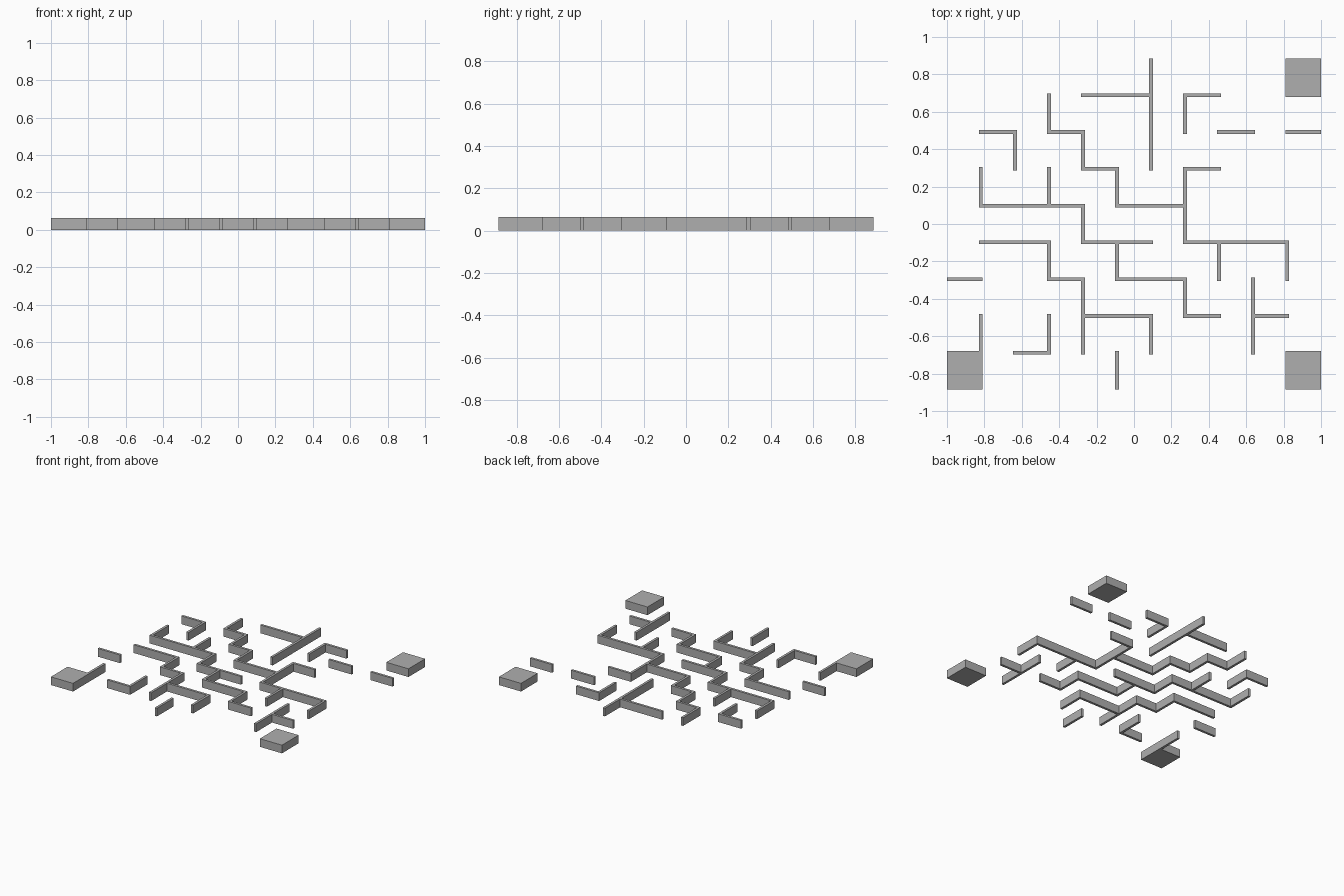
import bpy
import bmesh

if "Cube" in bpy.data.objects:
    bpy.data.objects.remove(bpy.data.objects["Cube"], do_unlink=True)

COLUMNS, ROWS = 11, 9
CELL_X, CELL_Y = 2 / COLUMNS, 0.1967
HALF_WALL, HEIGHT = 0.0095, 0.064

grey = bpy.data.materials.new("stone_grey")
grey.use_nodes = True
colour = (0.43, 0.43, 0.43, 1)
grey.diffuse_color = colour
grey.node_tree.nodes["Principled BSDF"].inputs["Base Color"].default_value = colour


def slot_edges(count, size):
    """Alternating edges of thin wall slots and wide corridor slots."""
    half = count * size / 2
    return [max(-half, min(half, i * size - half + side * HALF_WALL))
            for i in range(count + 1) for side in (-1, 1)]


XS, YS = slot_edges(COLUMNS, CELL_X), slot_edges(ROWS, CELL_Y)


def span(a, b, c, d):
    """Slots covered by grid lines a to b across and c to d along."""
    return {(i, j) for i in range(2 * a, 2 * b + 1) for j in range(2 * c, 2 * d + 1)}


def build(name, slots):
    """Flat footprint made of slots, thickened upward."""
    bm = bmesh.new()
    for i, j in sorted(slots):
        x0, x1, y0, y1 = XS[i], XS[i + 1], YS[j], YS[j + 1]
        bm.faces.new([bm.verts.new((x, y, 0)) for x, y in
                      ((x0, y0), (x1, y0), (x1, y1), (x0, y1))])
    bmesh.ops.remove_doubles(bm, verts=bm.verts[:], dist=0.0005)
    bmesh.ops.dissolve_limit(bm, angle_limit=0.01, verts=bm.verts[:], edges=bm.edges[:])
    mesh = bpy.data.meshes.new(name)
    bm.to_mesh(mesh)
    bm.free()
    mesh.materials.append(grey)
    obj = bpy.data.objects.new(name, mesh)
    bpy.context.collection.objects.link(obj)
    solid = obj.modifiers.new("Height", "SOLIDIFY")
    solid.thickness = HEIGHT
    solid.offset = 1


# Corner blocks
blocks = {
    "front_right_block": span(0, 1, 0, 1),
    "front_left_block": span(COLUMNS - 1, COLUMNS, 0, 1),
    "back_left_block": span(COLUMNS - 1, COLUMNS, ROWS - 1, ROWS),
}
for name, slots in blocks.items():
    build(name, slots)

# Walls running across, by row line: (start, end) column lines
across = {
    8: [(4, 6), (7, 8)],
    7: [(1, 2), (3, 4), (8, 9), (10, 11)],
    6: [(4, 5), (7, 8)],
    5: [(1, 4), (5, 7)],
    4: [(1, 3), (4, 6), (7, 10)],
    3: [(0, 1), (3, 4), (5, 7)],
    2: [(4, 6), (7, 8), (9, 10)],
    1: [(2, 3)],
}
# Walls running front to back, by column line: (start, end) row lines
along = {
    1: [(1, 2), (5, 6)],
    2: [(6, 7)],
    3: [(1, 2), (3, 4), (5, 6), (7, 8)],
    4: [(1, 3), (4, 5), (6, 7)],
    5: [(0, 1), (3, 4), (5, 6)],
    6: [(1, 2), (6, 9)],
    7: [(2, 3), (4, 6), (7, 8)],
    8: [(3, 4)],
    9: [(1, 3)],
    10: [(3, 4)],
}
walls = set()
for row, runs in across.items():
    for a, b in runs:
        walls |= span(a, b, row, row)
for column, runs in along.items():
    for a, b in runs:
        walls |= span(column, column, a, b)
walls -= set().union(*blocks.values())

# Each connected run of wall becomes one object
number = 0
while walls:
    number += 1
    todo, run = [min(walls)], set()
    while todo:
        i, j = todo.pop()
        if (i, j) in walls:
            walls.remove((i, j))
            run.add((i, j))
            todo += [(i + 1, j), (i - 1, j), (i, j + 1), (i, j - 1)]
    build(f"wall_run_{number:02d}", run)
